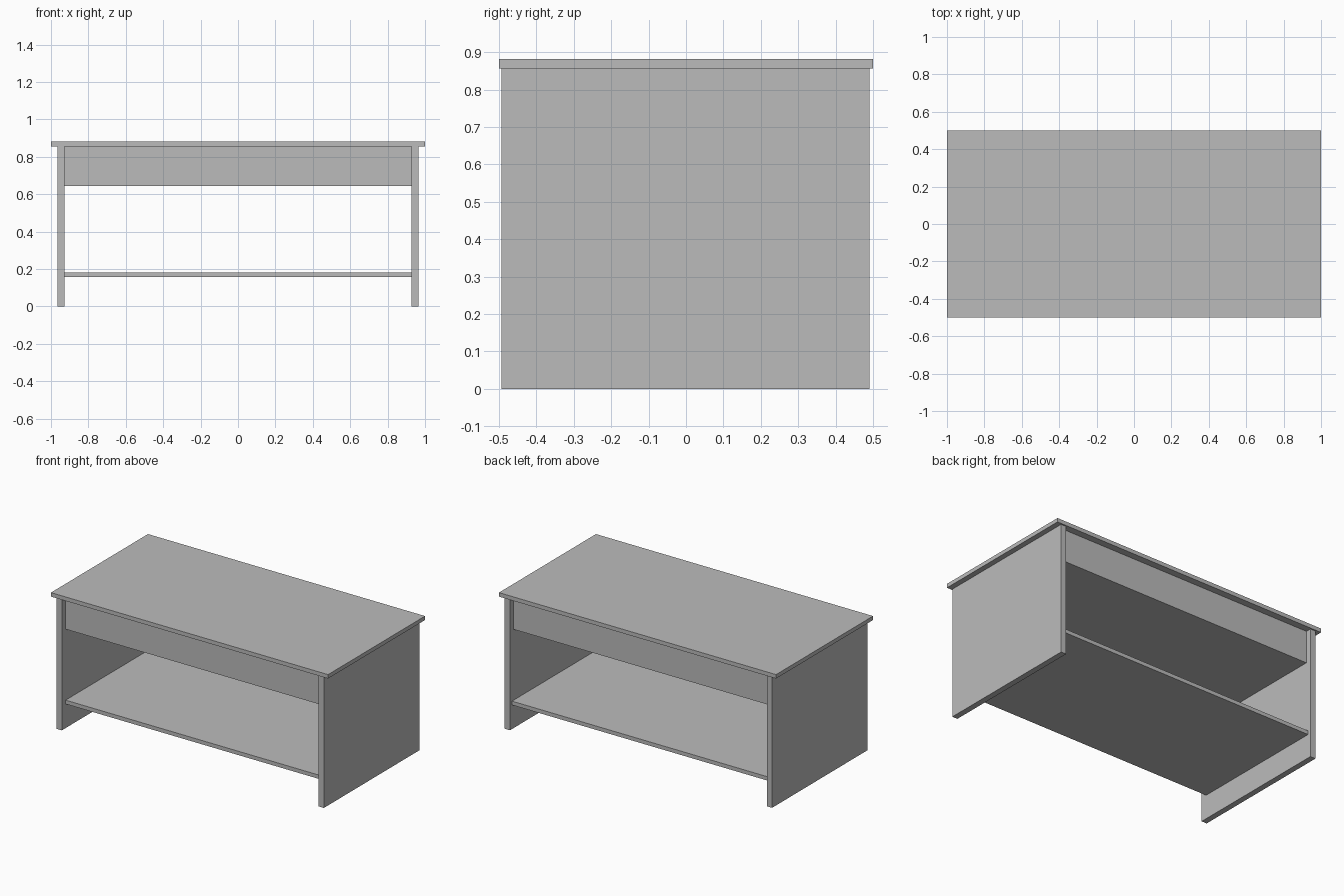
import bpy

cube = bpy.data.objects.get("Cube")
if cube:
    bpy.data.objects.remove(cube, do_unlink=True)

# Single plain grey finish
grey = bpy.data.materials.new("plain_grey")
grey.use_nodes = True
colour = (0.5, 0.5, 0.5, 1)
grey.diffuse_color = colour
grey.node_tree.nodes["Principled BSDF"].inputs["Base Color"].default_value = colour


def board(name, x, y, z):
    """Rectangular board given its (low, high) extent on each axis."""
    spans = (x, y, z)
    bpy.ops.mesh.primitive_cube_add(size=1, location=[(a + b) / 2 for a, b in spans])
    obj = bpy.context.object
    obj.name = name
    obj.scale = [b - a for a, b in spans]
    bpy.ops.object.transform_apply(location=False, rotation=False, scale=True)
    obj.data.materials.append(grey)
    return obj


top_under = 0.856
inner = 0.927
outer = 0.965

# Table top
board("table_top", (-1, 1), (-0.5, 0.5), (top_under, 0.882))

# Side panels that act as legs
board("left_side_panel", (inner, outer), (-0.493, 0.491), (0, top_under))
board("right_side_panel", (-outer, -inner), (-0.493, 0.491), (0, top_under))

# Closed storage box under the top, and the lower shelf
board("storage_box", (-inner, inner), (-0.453, 0.455), (0.645, top_under))
board("lower_shelf", (-inner, inner), (-0.453, 0.47), (0.157, 0.182))
